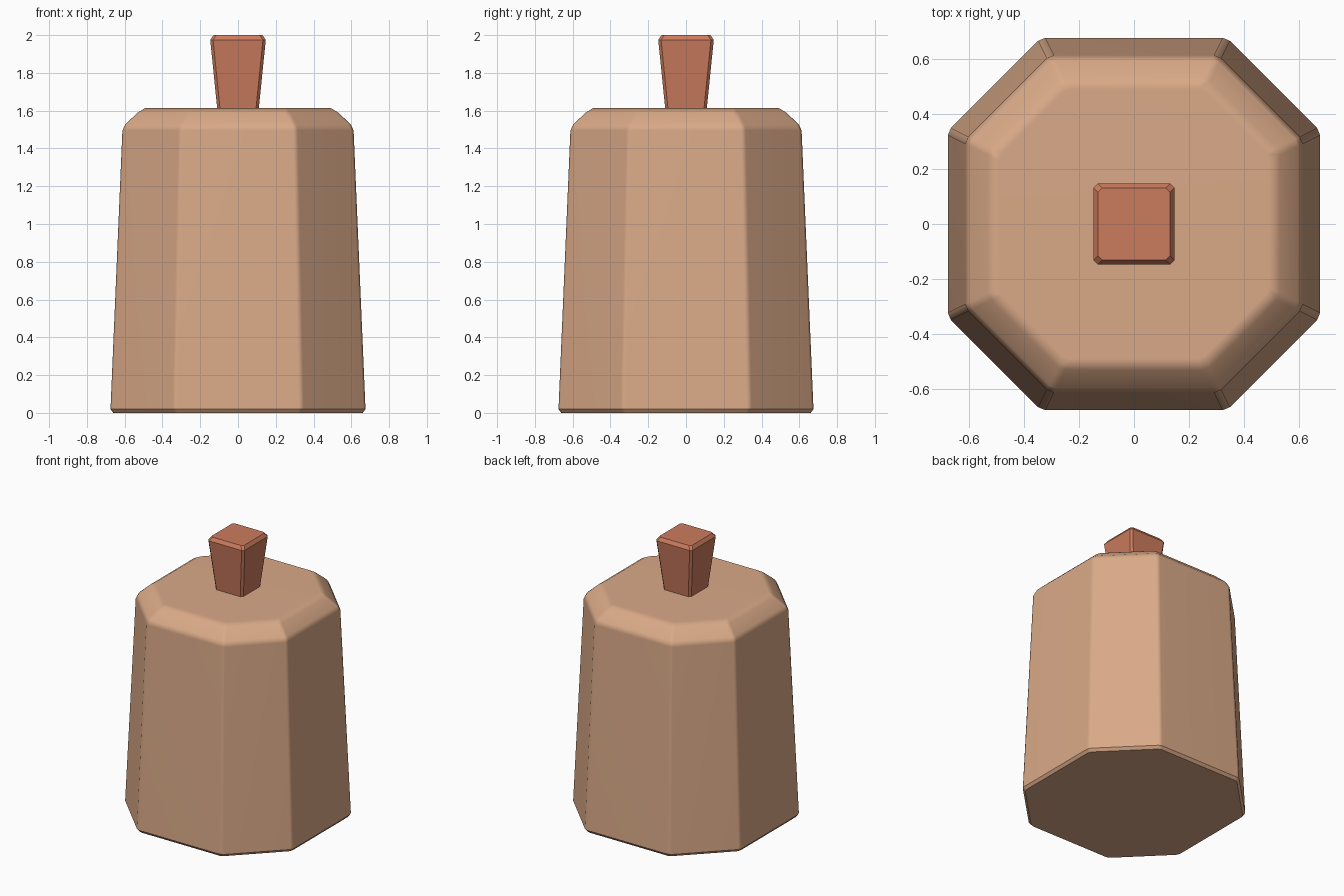
import bpy, bmesh, math

cube = bpy.data.objects.get("Cube")
if cube:
    bpy.data.objects.remove(cube, do_unlink=True)


def material(name, rgb):
    mat = bpy.data.materials.new(name)
    mat.use_nodes = True
    mat.diffuse_color = (*rgb, 1)
    mat.node_tree.nodes["Principled BSDF"].inputs["Base Color"].default_value = (*rgb, 1)
    return mat


def square_ring(half, cut):
    """Square outline with each corner cut off at 45 degrees."""
    a, b = half, half - cut
    return [(a, -b), (a, b), (b, a), (-b, a), (-a, b), (-a, -b), (-b, -a), (b, -a)]


def soften(ring, width):
    """Replace each corner of an outline with a narrow bevel."""
    out = []
    for i, (x, y) in enumerate(ring):
        for px, py in (ring[i - 1], ring[(i + 1) % len(ring)]):
            d = math.hypot(px - x, py - y)
            out.append((x + (px - x) * width / d, y + (py - y) * width / d))
    return out


def loft(name, levels, mat):
    """Skin a stack of (z, outline) levels and cap both ends."""
    bm = bmesh.new()
    rings = [[bm.verts.new((x, y, z)) for x, y in ring] for z, ring in levels]
    for low, high in zip(rings, rings[1:]):
        for i in range(len(low)):
            j = (i + 1) % len(low)
            bm.faces.new((low[i], low[j], high[j], high[i]))
    bm.faces.new(rings[0][::-1])
    bm.faces.new(rings[-1])
    bmesh.ops.recalc_face_normals(bm, faces=bm.faces)
    mesh = bpy.data.meshes.new(name)
    bm.to_mesh(mesh)
    bm.free()
    mesh.materials.append(mat)
    obj = bpy.data.objects.new(name, mesh)
    bpy.context.collection.objects.link(obj)
    bpy.ops.object.select_all(action="DESELECT")
    bpy.context.view_layer.objects.active = obj
    obj.select_set(True)
    bpy.ops.object.shade_smooth_by_angle(angle=math.radians(35))
    # Large flat faces keep their own shading, only the bevels blend
    weighted = obj.modifiers.new("face_weighting", "WEIGHTED_NORMAL")
    weighted.keep_sharp = True
    return obj


tan = material("tan_clay", (0.70, 0.40, 0.245))
rust = material("rust_clay", (0.60, 0.20, 0.11))

# Tapered eight-sided body with a rounded shoulder
body_profile = [(0, 0.66), (0.02, 0.675), (1.495, 0.612), (1.53, 0.595),
                (1.59, 0.53), (1.615, 0.49)]
loft("body", [(z, soften(square_ring(h, h / 2), 0.015)) for z, h in body_profile], tan)

# Square knob, wider at the top
knob_profile = [(1.58, 0.107), (1.975, 0.147), (2.0, 0.13)]
loft("knob", [(z, square_ring(h, 0.015)) for z, h in knob_profile], rust)
